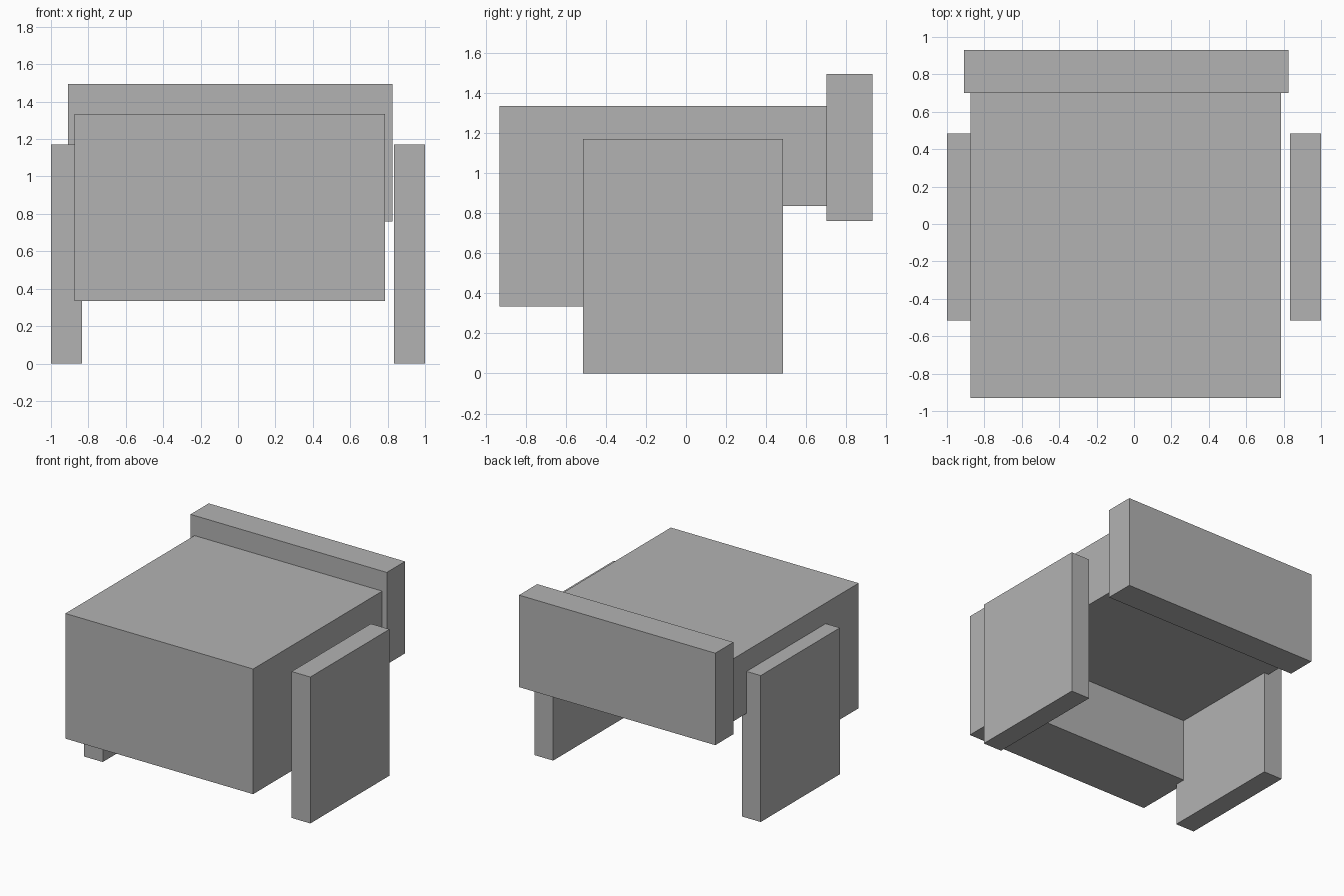
import bpy
import bmesh

if "Cube" in bpy.data.objects:
    bpy.data.objects.remove(bpy.data.objects["Cube"], do_unlink=True)

# Single flat grey
grey = bpy.data.materials.new("plain grey")
grey.use_nodes = True
colour = (0.45, 0.45, 0.45, 1)
grey.diffuse_color = colour
grey.node_tree.nodes["Principled BSDF"].inputs["Base Color"].default_value = colour


def extrude_side_profile(name, profile, x0, x1):
    """Extrude a closed (y, z) outline from x0 to x1."""
    bm = bmesh.new()
    face = bm.faces.new([bm.verts.new((x0, y, z)) for y, z in profile])
    result = bmesh.ops.extrude_face_region(bm, geom=[face])
    moved = [v for v in result["geom"] if isinstance(v, bmesh.types.BMVert)]
    bmesh.ops.translate(bm, vec=(x1 - x0, 0, 0), verts=moved)
    bmesh.ops.recalc_face_normals(bm, faces=bm.faces)
    mesh = bpy.data.meshes.new(name)
    bm.to_mesh(mesh)
    bm.free()
    mesh.materials.append(grey)
    obj = bpy.data.objects.new(name, mesh)
    bpy.context.collection.objects.link(obj)
    return obj


def box(name, x, y, z):
    outline = [(y[0], z[0]), (y[1], z[0]), (y[1], z[1]), (y[0], z[1])]
    return extrude_side_profile(name, outline, *x)


# Main body: deep front block with a thinner slab running back
front, step, back = -0.93, -0.43, 0.70
low, mid, top = 0.335, 0.835, 1.335
extrude_side_profile("body", [(front, low), (step, low), (step, mid),
                              (back, mid), (back, top), (front, top)],
                     -0.875, 0.785)

# Upright board across the back
box("back_board", (-0.91, 0.825), (back, 0.93), (0.76, 1.495))

# Side panels that reach the ground
for side, x in (("right", (-1, -0.835)), ("left", (0.835, 1))):
    box(side + "_side_panel", x, (-0.515, 0.485), (0, 1.17))
